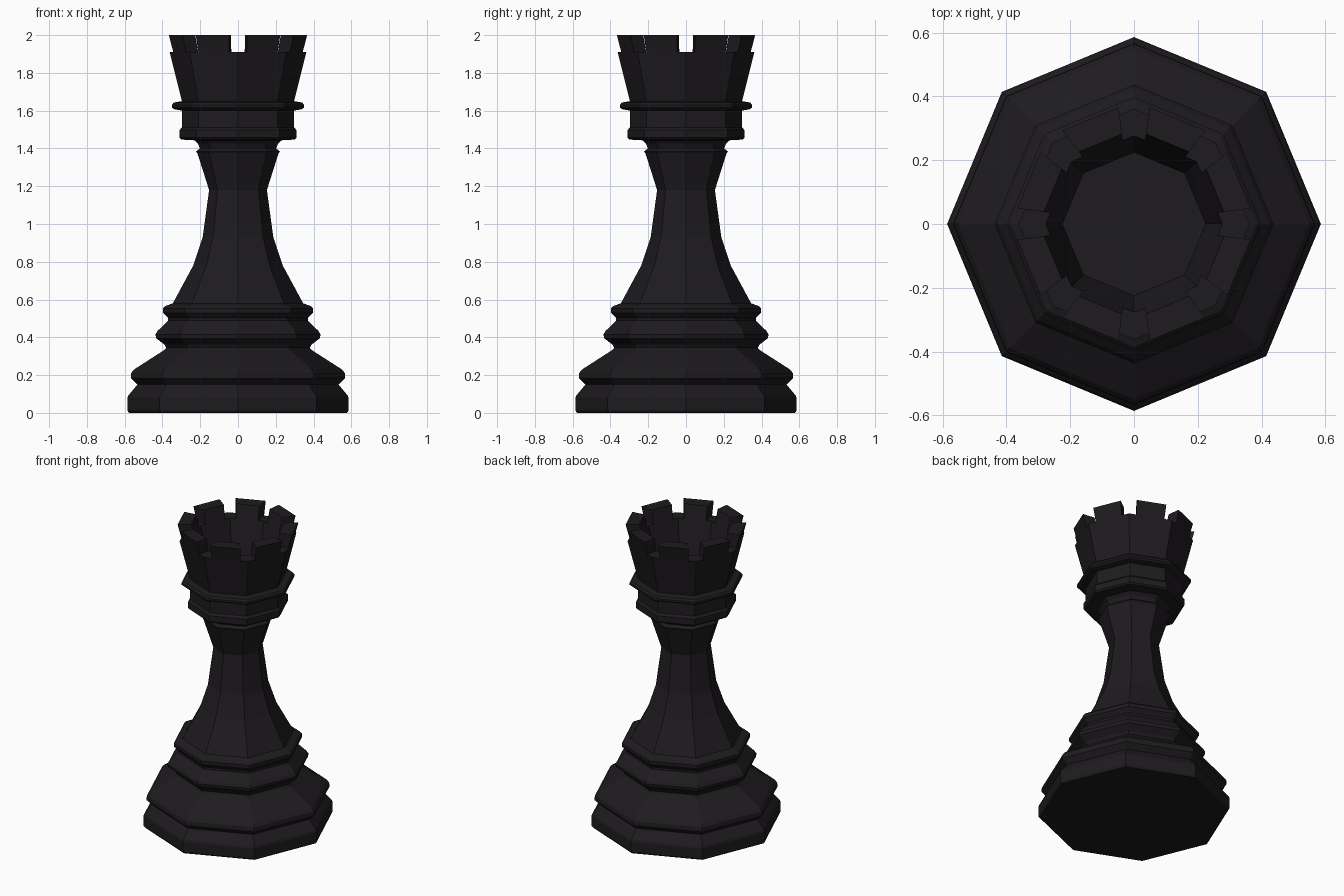
import bpy, bmesh, math

if "Cube" in bpy.data.objects:
    bpy.data.objects.remove(bpy.data.objects["Cube"])

SIDES = 8
STEP = 2 * math.pi / SIDES

black = bpy.data.materials.new("black_paint")
black.diffuse_color = (0.013, 0.011, 0.013, 1)
black.use_nodes = True
black.node_tree.nodes["Principled BSDF"].inputs["Base Color"].default_value = black.diffuse_color


def corner(r, z, i):
    return (r * math.cos(i * STEP), r * math.sin(i * STEP), z)


def along(r, z, i, t):
    """Point at fraction t along side i of an octagon of radius r."""
    a, b = corner(r, z, i), corner(r, z, i + 1)
    return [p + (q - p) * t for p, q in zip(a, b)]


def finish(bm, name):
    bmesh.ops.recalc_face_normals(bm, faces=bm.faces)
    mesh = bpy.data.meshes.new(name)
    bm.to_mesh(mesh)
    bm.free()
    mesh.materials.append(black)
    bpy.context.collection.objects.link(bpy.data.objects.new(name, mesh))


def lathe(name, profile):
    """Eight-sided turned solid, closed at both ends of the profile."""
    bm = bmesh.new()
    rings = [[bm.verts.new(corner(r, z, i)) for i in range(SIDES)] for r, z in profile]
    for lo, hi in zip(rings, rings[1:]):
        for i in range(SIDES):
            j = (i + 1) % SIDES
            bm.faces.new((lo[i], lo[j], hi[j], hi[i]))
    bm.faces.new(rings[0])
    bm.faces.new(rings[-1])
    finish(bm, name)


# Whole turned body: stepped foot, waist, collar, flared hollow cup
lathe("tower_body", [
    (0.577, 0), (0.586, 0.012), (0.586, 0.08), (0.58, 0.093),
    (0.532, 0.15), (0.567, 0.183), (0.565, 0.212), (0.55, 0.23),
    (0.39, 0.333), (0.38, 0.345), (0.39, 0.362), (0.433, 0.395),
    (0.437, 0.415), (0.425, 0.435), (0.37, 0.488), (0.37, 0.502),
    (0.397, 0.53), (0.398, 0.553), (0.385, 0.566), (0.345, 0.58),
    (0.237, 0.78), (0.187, 0.93), (0.153, 1.18), (0.215, 1.375),
    (0.222, 1.385), (0.202, 1.40), (0.212, 1.425), (0.23, 1.443),
    (0.30, 1.447), (0.31, 1.457), (0.31, 1.497), (0.296, 1.512),
    (0.296, 1.60), (0.34, 1.608), (0.35, 1.617), (0.35, 1.63),
    (0.34, 1.643), (0.297, 1.65), (0.362, 1.91),
    (0.277, 1.91), (0.225, 1.69)])

# Battlements: one block on the middle of each rim side
bm = bmesh.new()
for i in range(SIDES):
    lo, hi = [[bm.verts.new(along(r, z, i, t)) for r, t in
               ((ro, 0.18), (ro, 0.82), (ri, 0.82), (ri, 0.18))]
              for ro, ri, z in ((0.362, 0.277, 1.91), (0.386, 0.298, 2.0))]
    bm.faces.new(lo)
    bm.faces.new(hi)
    for k in range(4):
        m = (k + 1) % 4
        bm.faces.new((lo[k], lo[m], hi[m], hi[k]))
finish(bm, "battlements")
